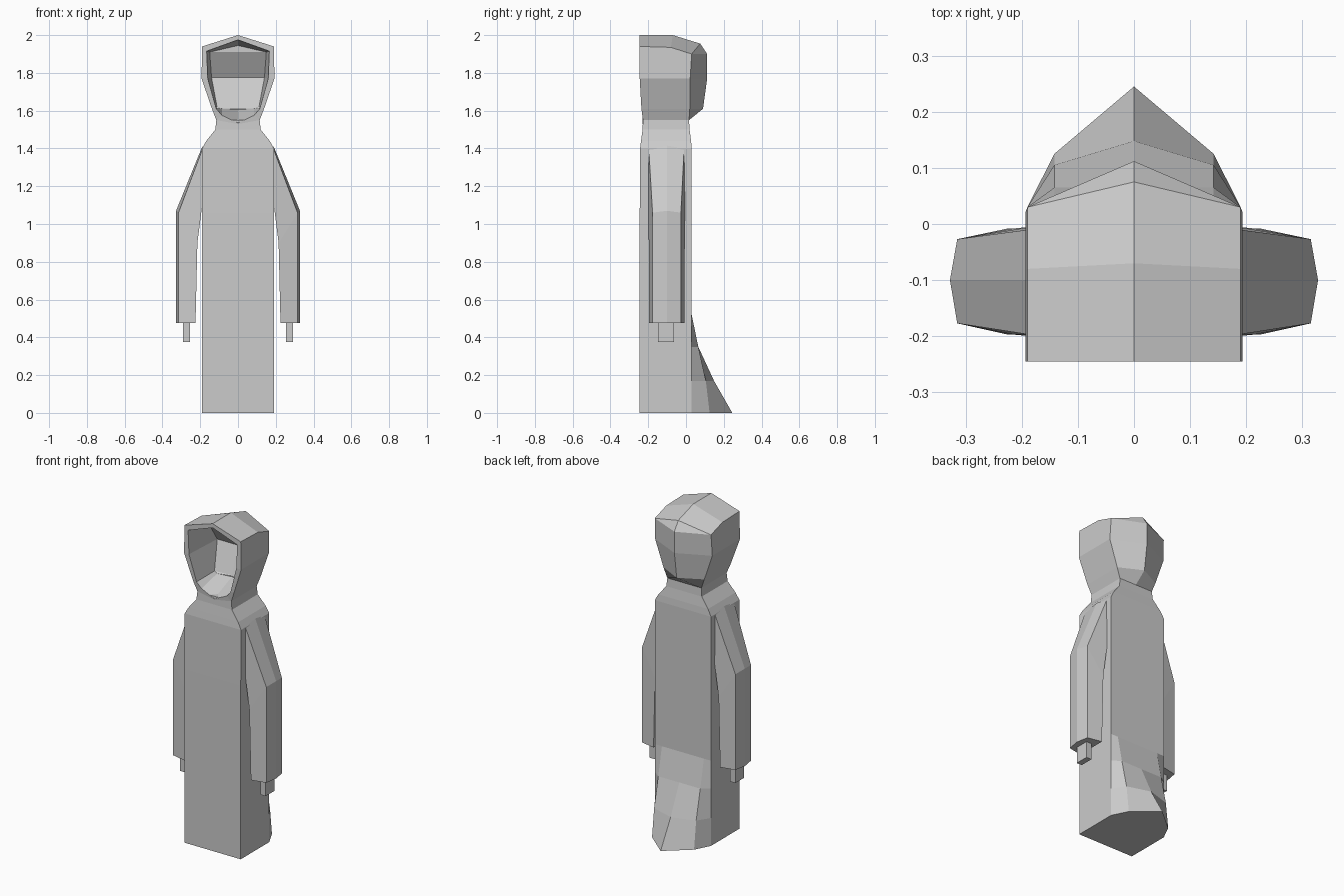
import bpy, bmesh

cloth = bpy.data.materials.new("grey cloth")
cloth.diffuse_color = (0.6, 0.6, 0.6, 1)


def loft(name, layers, closed=False, caps=(), mirror=True):
    """Skin a series of point rows, optionally mirrored across x = 0 and welded."""
    bm = bmesh.new()
    for s in ((1, -1) if mirror else (1,)):
        rows = [[bm.verts.new((s * x, y, z)) for x, y, z in r] for r in layers]
        n = len(layers[0])
        for a, b in zip(rows, rows[1:]):
            for i in range(n if closed else n - 1):
                j = (i + 1) % n
                bm.faces.new((a[i], a[j], b[j], b[i]))
        for c in caps:
            bm.faces.new(rows[c])
    bmesh.ops.remove_doubles(bm, verts=bm.verts, dist=0.0005)
    bmesh.ops.dissolve_degenerate(bm, edges=bm.edges, dist=0.0001)
    bmesh.ops.recalc_face_normals(bm, faces=bm.faces)
    me = bpy.data.meshes.new(name)
    bm.to_mesh(me)
    bm.free()
    me.materials.append(cloth)
    ob = bpy.data.objects.new(name, me)
    bpy.context.collection.objects.link(ob)
    return ob


# robe: half outlines from the hem with its train up to the neck
# (height, half width, front y, side back y, mid back x, mid back y, centre back y)
robe = [(0, .19, -.245, .03, .142, .125, .245),
        (.17, .19, -.245, .03, .142, .105, .148),
        (.35, .19, -.245, .03, .142, .065, .065),
        (.52, .19, -.245, .03, .142, .03, .03),
        (1.06, .19, -.245, .03, .142, .03, .03),
        (1.4, .19, -.243, .03, .142, .03, .03),
        (1.44, .168, -.238, .027, .125, .027, .027),
        (1.5, .12, -.23, .019, .09, .019, .019),
        (1.55, .115, -.228, .016, .085, .016, .016)]
loft("robe", [[(0, f, z), (w, f, z), (w, b, z), (m, bm_, z), (0, bc, z)]
              for z, w, f, b, m, bm_, bc in robe], caps=(0, -1))

# hood: half rows from the back seam, round the side, over the rim, into the face hollow
hood = [
    [(0, .075, 1.955), (0, .112, 1.9), (0, .112, 1.77), (0, .09, 1.61),
     (0, .016, 1.55), (0, -.1, 1.53)],
    [(0, .075, 1.955), (.19, .03, 1.9), (.193, .022, 1.77), (.138, .02, 1.61),
     (.115, .016, 1.55), (0, -.1, 1.53)],
    [(0, -.07, 2), (.19, -.08, 1.935), (.193, -.08, 1.77), (.138, -.08, 1.61),
     (.115, -.08, 1.55), (0, -.1, 1.53)],
    [(0, -.245, 2), (.19, -.245, 1.94), (.193, -.245, 1.77), (.138, -.236, 1.61),
     (.115, -.228, 1.55), (0, -.228, 1.525)],
    [(0, -.245, 1.975), (.166, -.245, 1.915), (.16, -.245, 1.77), (.115, -.236, 1.61),
     (.085, -.23, 1.575), (0, -.23, 1.535)],
    [(0, -.08, 1.945), (.15, -.08, 1.91), (.14, 0, 1.775), (.11, -.07, 1.615),
     (.085, -.08, 1.61), (0, -.06, 1.605)],
    [(0, -.08, 1.945), (0, -.08, 1.91), (0, 0, 1.775), (0, -.06, 1.615),
     (0, -.06, 1.61), (0, -.06, 1.605)]]
loft("hood", hood)

# sleeves: five sided, bent at the elbow
sy = (-.197, -.177, -.1, -.027, -.008)
cuff = [(x, y, .475) for x, y in zip((.225, .315, .328, .315, .225), sy)]
elbow = [(x, y, z) for x, y, z in zip((.215, .315, .328, .315, .215), sy,
                                      (.9, 1.06, 1.07, 1.06, .9))]
shoulder = [(x, y, z) for x, y, z in zip((.183, .187, .187, .187, .183),
                                         (-.2, -.197, -.1, -.01, -.005),
                                         (1.15, 1.4, 1.415, 1.4, 1.15))]
loft("sleeves", [cuff, elbow, shoulder], closed=True, caps=(0, -1))

# hands: small square stubs below the cuffs
hand = [[(.255, -.147, z), (.29, -.147, z), (.29, -.063, z), (.255, -.063, z)]
        for z in (.375, .49)]
loft("hands", hand, closed=True, caps=(0, -1))
